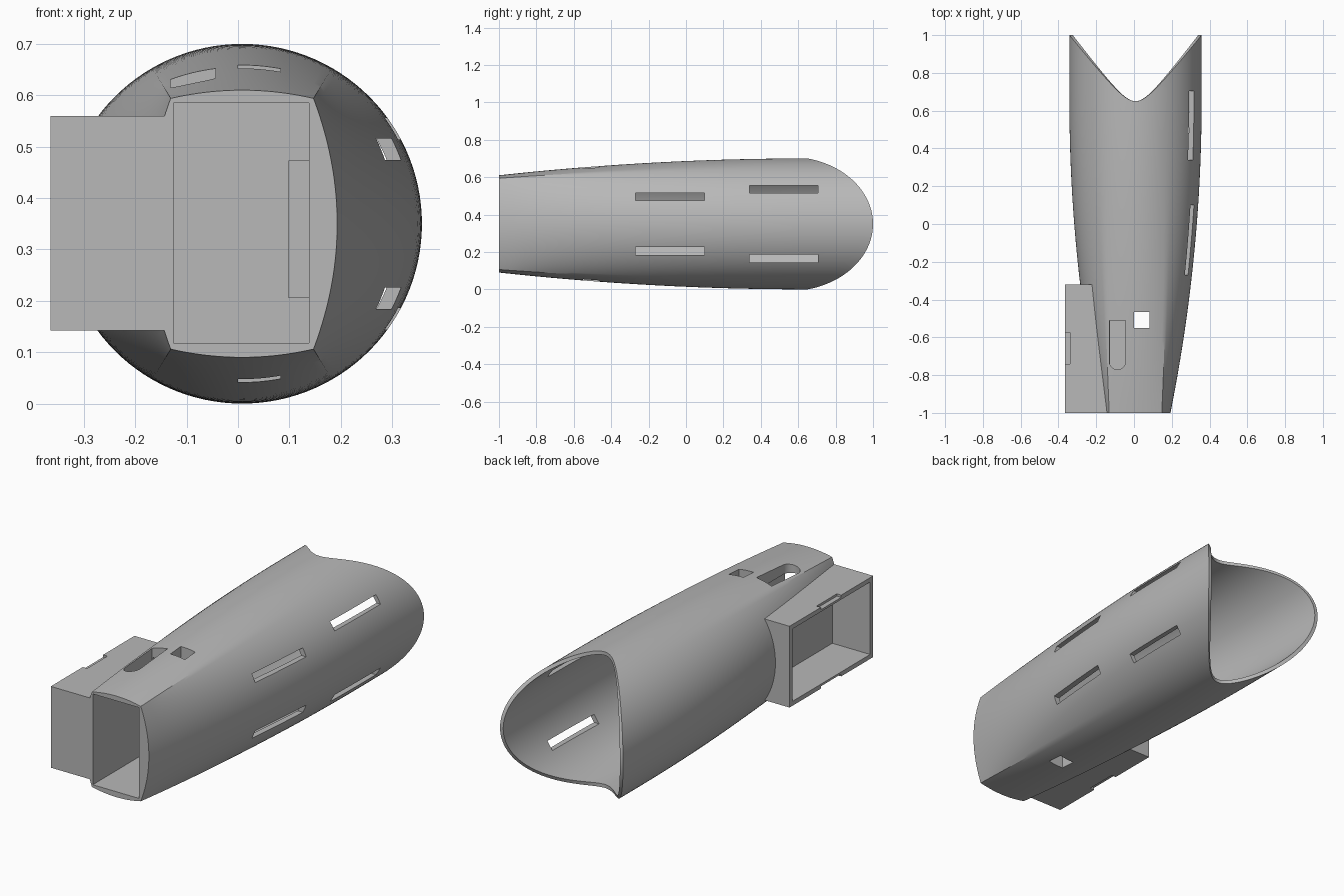
import bpy, bmesh, math

if "Cube" in bpy.data.objects:
    bpy.data.objects.remove(bpy.data.objects["Cube"])

grey = bpy.data.materials.new("light grey")
grey.use_nodes = True
grey.diffuse_color = (0.48, 0.48, 0.48, 1)
grey.node_tree.nodes["Principled BSDF"].inputs["Base Color"].default_value = grey.diffuse_color

CX, CZ, R = 0.008, 0.35, 0.35   # tube axis and rear radius
SEGS, RINGS = 120, 28


def make_object(name, bm):
    bmesh.ops.recalc_face_normals(bm, faces=bm.faces)
    mesh = bpy.data.meshes.new(name)
    bm.to_mesh(mesh)
    bm.free()
    mesh.materials.append(grey)
    ob = bpy.data.objects.new(name, mesh)
    bpy.context.collection.objects.link(ob)
    return ob


def box(name, x, y, z):
    bm = bmesh.new()
    bmesh.ops.create_cube(bm, size=1)
    for v in bm.verts:
        v.co = [(a + b) / 2 + c * (b - a) for (a, b), c in zip((x, y, z), v.co)]
    return make_object(name, bm)


def combine(target, tool, operation):
    mod = target.modifiers.new(operation, 'BOOLEAN')
    mod.operation = operation
    mod.solver = 'EXACT'
    mod.object = tool
    bpy.context.view_layer.objects.active = target
    bpy.ops.object.modifier_apply(modifier=mod.name)
    bpy.data.objects.remove(tool)


def cut(x, y, z):
    combine(body, box("cutter", x, y, z), 'DIFFERENCE')


def section(a, y, wall):
    """Point of the section at y: bulged rectangle in front, circle behind."""
    c, s = math.cos(a), math.sin(a)
    if abs(s) < math.sin(math.pi / 3):
        z = 0.244 * s / math.sin(math.pi / 3)
        x = math.copysign(0.185 - 0.046 * (z / 0.244) ** 2, c)
    else:
        x = 0.139 * c / 0.5
        z = math.copysign(0.26 - 0.016 * (x / 0.139) ** 2, s)
    u = min(1, (y + 1) / 1.65)
    f = 1 - (1 - u) ** 2
    x, z = x + (R * c - x) * f, z + (R * s - z) * f
    k = 1 - wall / math.hypot(x, z)
    return CX + x * k, y, CZ + z * k


def ring(bm, start, t, thick):
    verts = []
    for i in range(SEGS):
        a = 2 * math.pi * i / SEGS
        # saddle-shaped rear rim
        end = 0.55 + math.sqrt(0.01 + 0.1925 * math.cos(a) ** 2)
        y = start + (end - start) * t
        verts.append(bm.verts.new(section(a, y, thick * (0.03 - 0.012 * t))))
    return verts


# Tapered tube: outer skin, rim, inner skin ending at a bulkhead
bm = bmesh.new()
rings = [ring(bm, -1, i / RINGS, 0) for i in range(RINGS + 1)]
rings += [ring(bm, -0.29, i / RINGS, 1) for i in range(RINGS, -1, -1)]
for p, q in zip(rings, rings[1:]):
    for i in range(SEGS):
        j = (i + 1) % SEGS
        bm.faces.new((p[i], p[j], q[j], q[i]))
bm.faces.new(rings[0])
bm.faces.new(rings[-1])
body = make_object("tapered_tube_body", bm)

# Side housing, with its pocket opening sideways
combine(body, box("side_housing", (-0.365, -0.135), (-1, -0.32), (0.142, 0.56)), 'UNION')
cut((-0.5, -0.15), (-0.975, -0.345), (0.165, 0.537))

# Shallow notches on the housing's top and bottom edges
cut((-0.5, -0.34), (-0.74, -0.575), (0.548, 0.7))
cut((-0.5, -0.34), (-0.74, -0.575), (0.0, 0.154))

# Front pocket
cut((-0.126, 0.138), (-1.2, -0.34), (0.118, 0.585))

# Square hole through top and bottom
cut((0.0, 0.083), (-0.55, -0.465), (-0.2, 0.9))

# Long hole in the top, rounded at its front end
bm = bmesh.new()
arc = [math.pi + math.pi * i / 16 for i in range(17)]
outline = [(-0.0875 + 0.0435 * math.cos(a), -0.727 + 0.0435 * math.sin(a)) for a in arc]
outline += [(-0.044, -0.51), (-0.131, -0.51)]
face = bm.faces.new([bm.verts.new((x, y, 0.5)) for x, y in outline])
top = bmesh.ops.extrude_face_region(bm, geom=[face])
bmesh.ops.translate(bm, vec=(0, 0, 0.3), verts=[g for g in top["geom"] if isinstance(g, bmesh.types.BMVert)])
combine(body, make_object("cutter", bm), 'DIFFERENCE')

# Strap slots along one side, mirrored above and below the axis
for y0, y1, height in ((-0.27, 0.1, 0.145), (0.34, 0.705, 0.185)):
    for side in (-1, 1):
        mid = CZ + side * height
        cut((0.12, 0.5), (y0, y1), (mid - 0.021, mid + 0.021))

# Raised pad on the bulkhead inside the front pocket
pad = box("pocket_pad", (0.098, 0.139), (-0.38, -0.335), (0.205, 0.473))

bpy.ops.object.select_all(action='DESELECT')
body.select_set(True)
bpy.context.view_layer.objects.active = body
bpy.ops.object.shade_smooth_by_angle(angle=math.radians(25))
